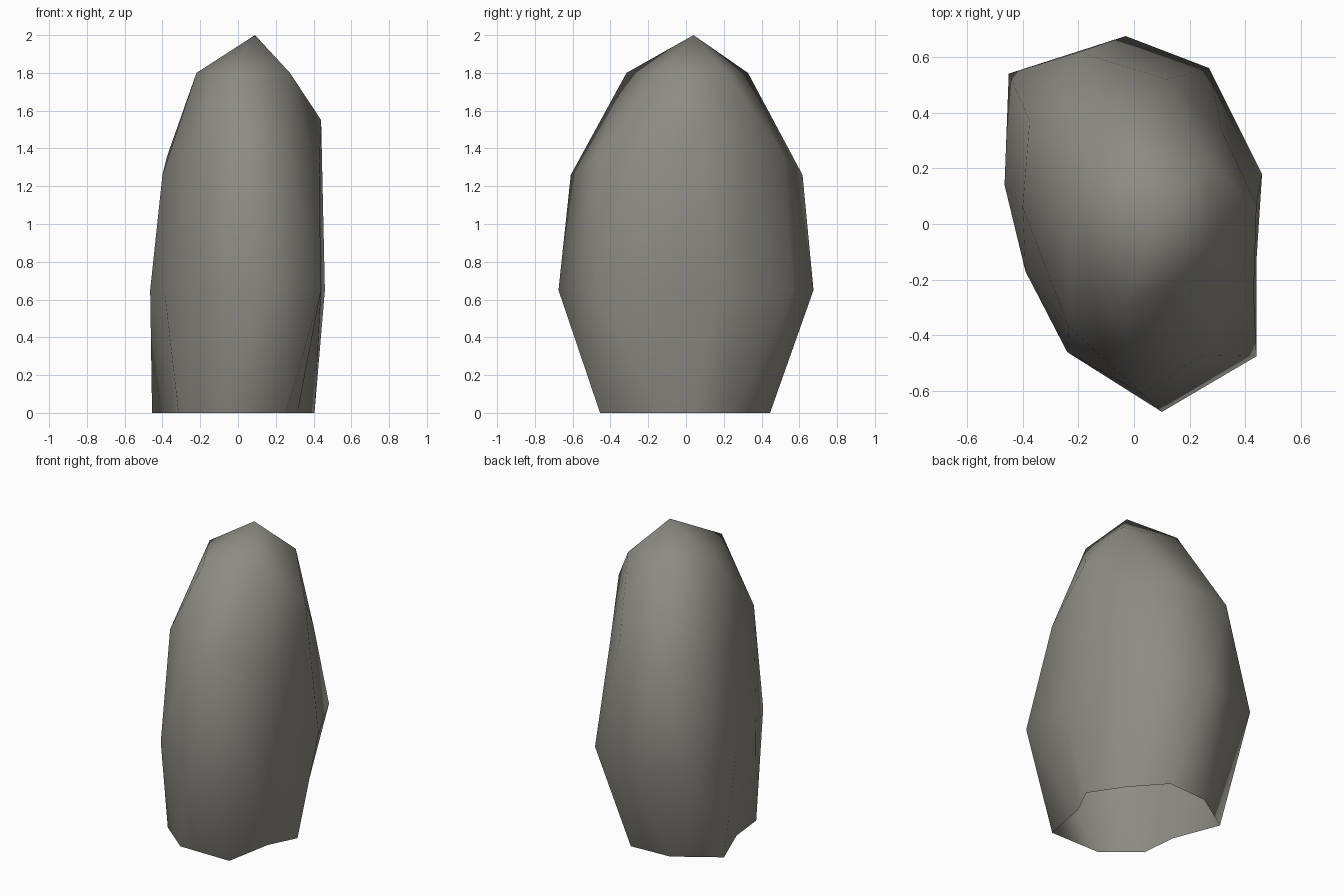
import bpy, bmesh

if "Cube" in bpy.data.objects:
    bpy.data.objects.remove(bpy.data.objects["Cube"])

# Standing boulder: upper part of a twice-divided icosahedron, pulled irregular, hollow and open below
base_ring = [(.405, .04, 0), (.265, .25, 0), (.09, .445, 0), (-.185, .43, 0), (-.455, .255, 0),
             (-.34, -.04, 0), (-.315, -.28, 0), (-.10, -.455, 0), (.255, -.455, 0), (.315, -.14, 0)]
belly_ring = [(.46, .18, .65), (.27, .56, .65), (-.03, .675, .65), (-.45, .54, .65), (-.465, .14, .65),
              (-.39, -.17, .65), (-.24, -.46, .65), (.10, -.675, .65), (.44, -.475, .65), (.44, -.13, .65)]
shoulder_ring = [(.44, .07, 1.55), (.315, .335, 1.26), (.12, .52, 1.36), (-.20, .617, 1.26), (-.375, .37, 1.36),
                 (-.40, .06, 1.26), (-.235, -.37, 1.36), (.03, -.61, 1.26), (.25, -.47, 1.36), (.43, -.25, 1.26)]
crown_ring = [(.27, .215, 1.8), (-.06, .328, 1.8), (-.22, .02, 1.8), (-.04, -.315, 1.8), (.275, -.12, 1.8)]

bm = bmesh.new()
base, belly, shoulder, crown = [[bm.verts.new(p) for p in ring]
                                for ring in (base_ring, belly_ring, shoulder_ring, crown_ring)]
peak = bm.verts.new((.09, .04, 2.0))

# Sides: two bands of alternating triangles
for i in range(10):
    j = (i + 1) % 10
    bm.faces.new((base[i], belly[i], belly[i - 1]))
    bm.faces.new((base[i], base[j], belly[i]))
    bm.faces.new((belly[i - 1], belly[i], shoulder[i]))
    bm.faces.new((shoulder[i], belly[i], shoulder[j]))

# Crown and peak
for k in range(5):
    i, here, following = 2 * k + 1, crown[k], crown[(k + 1) % 5]
    bm.faces.new((here, shoulder[i - 1], shoulder[i]))
    bm.faces.new((here, shoulder[i], shoulder[(i + 1) % 10]))
    bm.faces.new((here, shoulder[(i + 1) % 10], following))
    bm.faces.new((here, following, peak))
bmesh.ops.recalc_face_normals(bm, faces=bm.faces)

mesh = bpy.data.meshes.new("boulder")
bm.to_mesh(mesh)
bm.free()
boulder = bpy.data.objects.new("boulder", mesh)
bpy.context.collection.objects.link(boulder)

stone = bpy.data.materials.new("grey stone")
stone.diffuse_color = (.27, .26, .235, 1)
stone.use_nodes = True
stone.node_tree.nodes["Principled BSDF"].inputs["Base Color"].default_value = stone.diffuse_color
mesh.materials.append(stone)

# Soft shading all over
bpy.context.view_layer.objects.active = boulder
boulder.select_set(True)
bpy.ops.object.shade_smooth()
